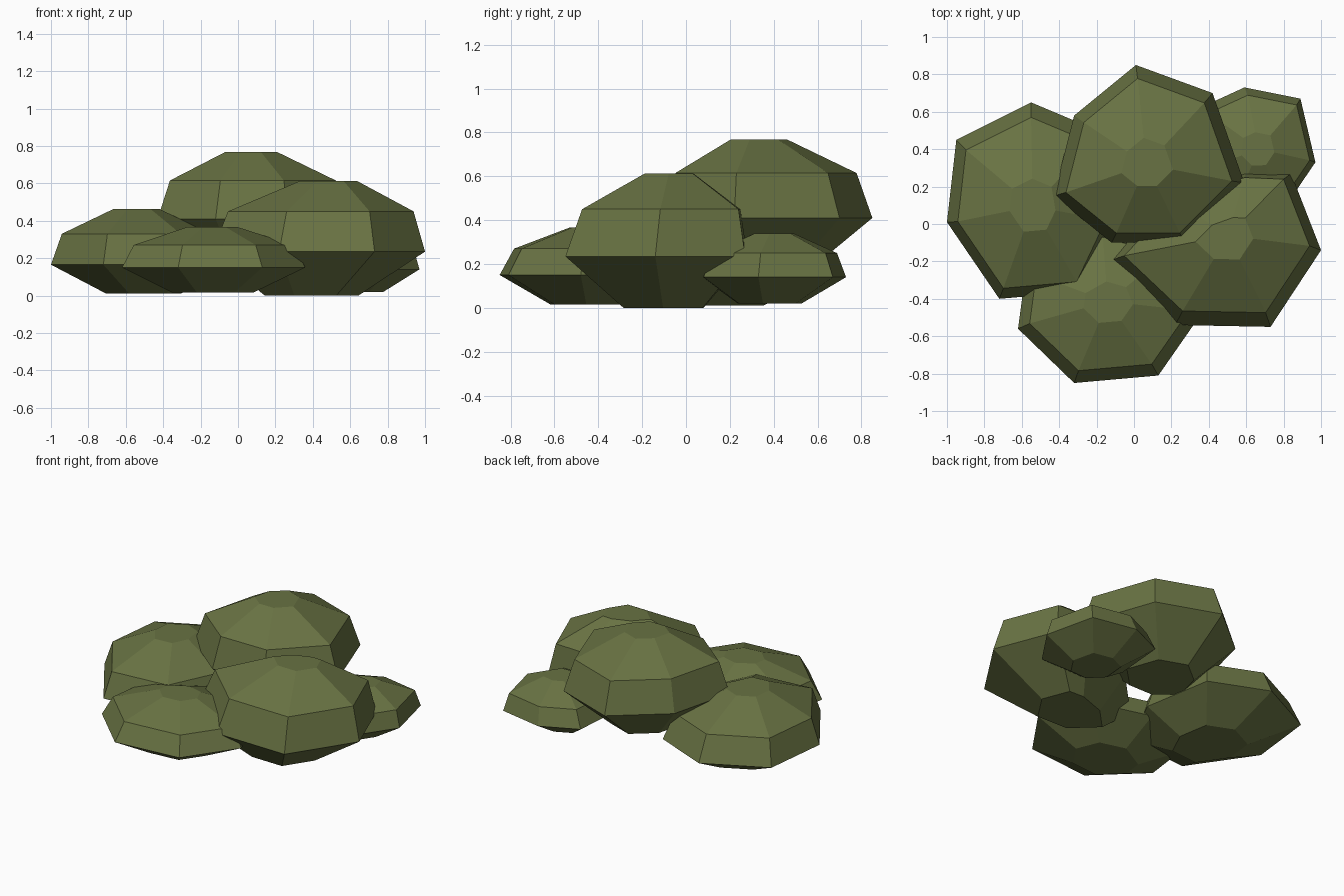
import bpy, bmesh

if "Cube" in bpy.data.objects:
    bpy.data.objects.remove(bpy.data.objects["Cube"])

leaf = bpy.data.materials.new("leaf_green")
leaf.diffuse_color = (0.14, 0.17, 0.056, 1)
leaf.use_nodes = True
leaf.node_tree.nodes["Principled BSDF"].inputs["Base Color"].default_value = leaf.diffuse_color


def clump(name, outline, top_c, low_c, levels, scales):
    """Faceted seven-sided mound: flat base, widest outline, shoulder, small flat crown."""
    cx = sum(p[0] for p in outline) / len(outline)
    cy = sum(p[1] for p in outline) / len(outline)
    centres = [low_c, (cx, cy), ((cx + top_c[0]) / 2, (cy + top_c[1]) / 2), top_c]
    bm = bmesh.new()
    rings = []
    for (ox, oy), z, s in zip(centres, levels, scales):
        rings.append([bm.verts.new((ox + (x - cx) * s, oy + (y - cy) * s, z))
                      for x, y in outline])
    n = len(outline)
    for lo, hi in zip(rings, rings[1:]):
        for i in range(n):
            j = (i + 1) % n
            bm.faces.new((lo[i], lo[j], hi[j], hi[i]))
    bm.faces.new(rings[0][::-1])
    bm.faces.new(rings[-1])
    bmesh.ops.recalc_face_normals(bm, faces=bm.faces)
    me = bpy.data.meshes.new(name)
    bm.to_mesh(me)
    bm.free()
    me.materials.append(leaf)
    bpy.context.collection.objects.link(bpy.data.objects.new(name, me))


SC = (0.44, 1.0, 0.87, 0.27)  # base, widest, shoulder, crown

# tall clump at the back
clump("top_clump",
      [(.01, .85), (-.32, .58), (-.43, .15), (-.12, -.10), (.27, -.10), (.59, .22), (.42, .70)],
      (.065, .32), (.06, .33), (.17, .41, .615, .768), SC)
# large clump front right
clump("right_clump",
      [(1.0, -.14), (.84, .27), (.60, .28), (.18, .13), (-.14, -.20), (.22, -.54), (.73, -.55)],
      (.50, -.07), (.42, -.09), (0, .235, .45, .612), SC)
# large clump on the left
clump("left_clump",
      [(-.55, .65), (-.95, .45), (-1.0, .01), (-.72, -.40), (-.27, -.36), (-.09, .02), (-.17, .49)],
      (-.54, .10), (-.50, .12), (.01, .165, .33, .463), SC)
# low clump at the front
clump("front_clump",
      [(-.62, -.56), (-.32, -.85), (.13, -.81), (.36, -.48), (.22, -.14), (-.17, -.03), (-.58, -.26)],
      (-.14, -.42), (-.14, -.44), (.015, .15, .27, .367), SC)
# small clump back right
clump("back_clump",
      [(.59, .73), (.35, .62), (.32, .27), (.52, .07), (.80, .08), (.97, .33), (.89, .67)],
      (.66, .40), (.63, .38), (.02, .14, .25, .34), SC)
